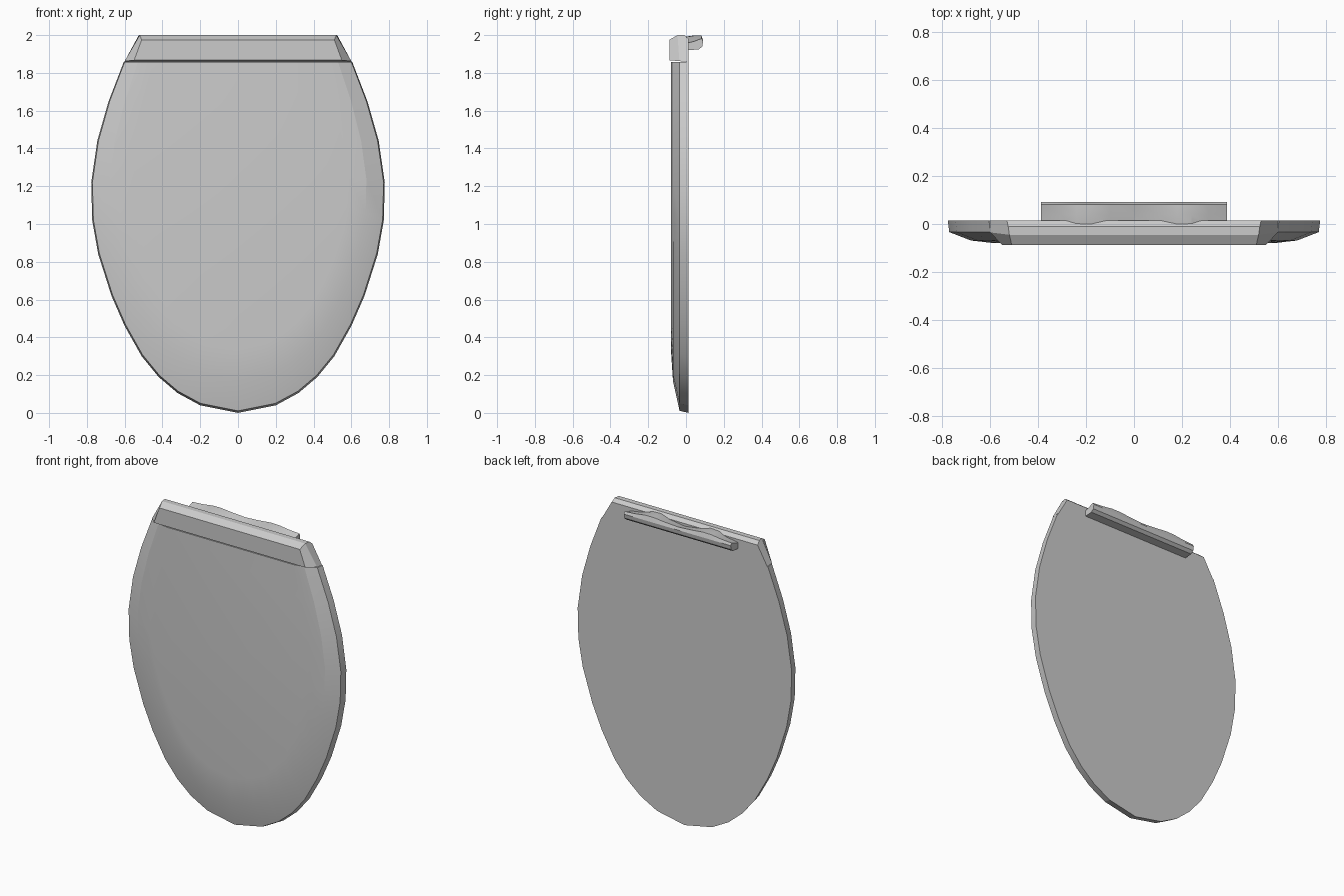
import bpy, bmesh, math

if "Cube" in bpy.data.objects:
    bpy.data.objects.remove(bpy.data.objects["Cube"])


def finish(bm, name):
    bmesh.ops.remove_doubles(bm, verts=bm.verts, dist=1e-5)
    bmesh.ops.recalc_face_normals(bm, faces=bm.faces)
    me = bpy.data.meshes.new(name)
    bm.to_mesh(me)
    bm.free()
    ob = bpy.data.objects.new(name, me)
    bpy.context.collection.objects.link(ob)
    bpy.ops.object.select_all(action='DESELECT')
    bpy.context.view_layer.objects.active = ob
    ob.select_set(True)
    bpy.ops.object.shade_smooth_by_angle(angle=math.radians(14))
    return ob


def bridge(bm, rings):
    n = len(rings[0])
    for a, b in zip(rings, rings[1:]):
        for i in range(n):
            j = (i + 1) % n
            bm.faces.new((a[i], a[j], b[j], b[i]))


# Lid: egg-shaped outline (x, z), mirrored, stepped into rings back to front
half = [(0.20, 0.04), (0.32, 0.105), (0.42, 0.19), (0.51, 0.30), (0.60, 0.46),
        (0.67, 0.62), (0.74, 0.84), (0.772, 1.02), (0.777, 1.22),
        (0.745, 1.44), (0.685, 1.65), (0.605, 1.858)]
outline = [(0, 0)] + half + [(-x, z) for x, z in reversed(half)]


def lid_ring(bm, s, y, lift=0.0):
    pts = []
    for x, z in outline:
        zz = 1.35 - (1.35 - z) * s if z < 1.35 else z
        pts.append(bm.verts.new((x * s, y, max(zz, lift))))
    return pts


bm = bmesh.new()
rings = [lid_ring(bm, 1.0, 0.014), lid_ring(bm, 0.992, -0.034),
         lid_ring(bm, 0.875, -0.069), lid_ring(bm, 0.75, -0.080)]
bridge(bm, rings)
bm.faces.new(rings[0])
bm.faces.new(rings[-1])
finish(bm, "lid_panel")

# Hinge block: closed profile (y, z) with its own half width at each corner
prof = [(-0.088, 1.867, 0.55), (-0.088, 1.975, 0.51), (-0.045, 2.0, 0.52),
        (-0.01, 2.0, 0.525), (0.014, 1.98, 0.53), (0.014, 1.858, 0.60),
        (-0.035, 1.862, 0.60)]
bm = bmesh.new()
ends = [[bm.verts.new((s * w, y, z)) for y, z, w in prof] for s in (-1, 1)]
bridge(bm, ends)
for e in ends:
    bm.faces.new([e[i] for i in (0, 1, 2, 6)])
    bm.faces.new([e[i] for i in (2, 3, 4, 5, 6)])
finish(bm, "hinge_block")

# Rear hinge bar: rounded section lofted along x, with a wavy two-hump top
bm = bmesh.new()
stations = [(-0.388, 0.0), (-0.31, 0.35), (-0.24, 0.95), (-0.18, 1.0), (-0.10, 0.5),
            (0.0, 0.1)]
stations += [(-x, h) for x, h in reversed(stations[:-1])]
rings = []
for x, h in stations:
    top = 1.962 + 0.036 * h
    sec = [(0.0, 1.92), (0.068, 1.924), (0.086, 1.94), (0.091, 1.968),
           (0.082, top + 0.02 * (1 - h)), (0.04, top + 0.004 * (1 - h)),
           (0.0, top - 0.006)]
    rings.append([bm.verts.new((x, y, z)) for y, z in sec])
bridge(bm, rings)
bm.faces.new(rings[0])
bm.faces.new(rings[-1])
finish(bm, "hinge_bar")
